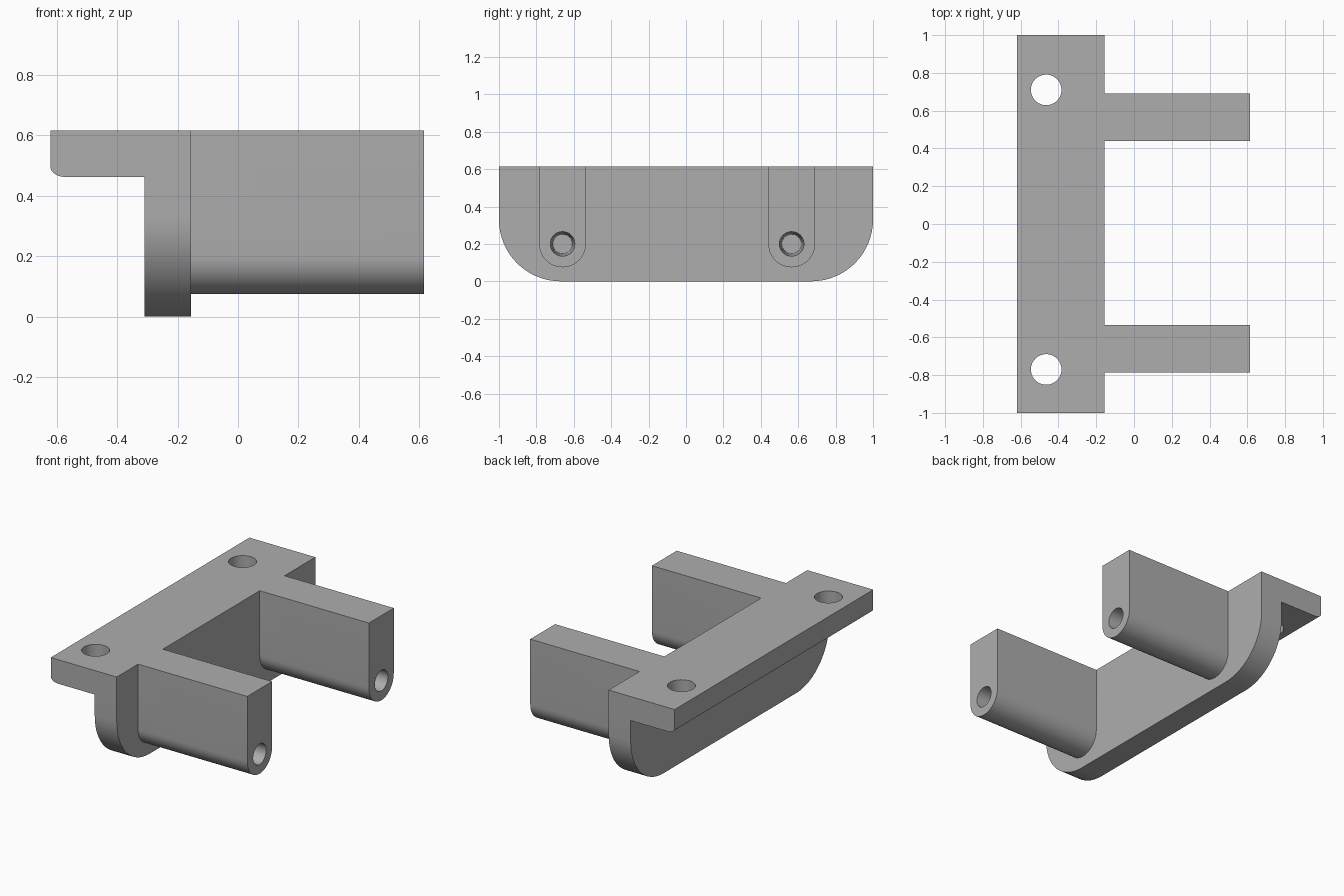
import bpy
import math
from mathutils import Vector

cube = bpy.data.objects.get("Cube")
if cube:
    bpy.data.objects.remove(cube, do_unlink=True)

grey = bpy.data.materials.new("plain grey")
grey.use_nodes = True
colour = (0.42, 0.42, 0.42, 1)
grey.diffuse_color = colour
grey.node_tree.nodes["Principled BSDF"].inputs["Base Color"].default_value = colour

TOP = 0.615
X_BACK, X_PLATE, X_JOIN, X_TIP = -0.62, -0.31, -0.155, 0.615


def arc(cx, cy, rx, ry, start, end, steps):
    """Points on an elliptical arc, angles in degrees."""
    angles = [math.radians(start + (end - start) * i / steps) for i in range(steps + 1)]
    return [(cx + rx * math.cos(a), cy + ry * math.sin(a)) for a in angles]


def loft(name, first, last):
    """Closed solid between two matching rings of points."""
    n = len(first)
    faces = [tuple(range(n))[::-1], tuple(range(n, 2 * n))]
    faces += [(i, (i + 1) % n, n + (i + 1) % n, n + i) for i in range(n)]
    mesh = bpy.data.meshes.new(name)
    mesh.from_pydata([Vector(p) for p in first + last], [], faces)
    mesh.materials.append(grey)
    obj = bpy.data.objects.new(name, mesh)
    bpy.context.collection.objects.link(obj)
    return obj


def along_x(name, profile, x0, x1):
    return loft(name, [(x0, y, z) for y, z in profile], [(x1, y, z) for y, z in profile])


def combine(target, other, operation):
    """Apply a boolean and discard the helper."""
    other.hide_render = True
    mod = target.modifiers.new(operation.lower(), 'BOOLEAN')
    mod.operation, mod.solver, mod.object = operation, 'EXACT', other
    bpy.context.view_layer.objects.active = target
    bpy.ops.object.modifier_apply(modifier=mod.name)
    bpy.data.objects.remove(other, do_unlink=True)


# Upright plate with two large rounded lower corners
r = 0.33
plate_profile = (arc(-1 + r, r, r, r, 180, 270, 16) + arc(1 - r, r, r, r, 270, 360, 16)
                 + [(1, TOP), (-1, TOP)])
bracket = along_x("mounting_bracket", plate_profile, X_PLATE, X_JOIN)

# Top flange with a softened lower rear edge
flange_profile = (arc(X_BACK + 0.05, 0.495, 0.05, 0.033, 180, 270, 8)
                  + [(X_JOIN, 0.462), (X_JOIN, TOP), (X_BACK, TOP)])
flange = loft("flange", [(x, 1, z) for x, z in flange_profile],
              [(x, -1, z) for x, z in flange_profile])
combine(bracket, flange, 'UNION')

# Two arms with round undersides and blind tapered end holes
for y in (-0.66, 0.565):
    w, z = 0.125, 0.2
    arm_profile = arc(y, z, w, w, 180, 360, 24) + [(y + w, TOP), (y - w, TOP)]
    combine(bracket, along_x("arm", arm_profile, X_JOIN - 0.05, X_TIP), 'UNION')
    inner = arc(y, z, 0.052, 0.052, 0, 348.75, 31)
    outer = arc(y, z, 0.066, 0.066, 0, 348.75, 31)
    bore = loft("bore", [(X_TIP - 0.35, *p) for p in inner], [(X_TIP + 0.01, *p) for p in outer])
    combine(bracket, bore, 'DIFFERENCE')

# Vertical screw holes through the flange
for y in (-0.77, 0.71):
    ring = arc(-0.465, y, 0.081, 0.081, 0, 352.5, 47)
    hole = loft("hole", [(*p, 0.4) for p in ring], [(*p, 0.7) for p in ring])
    combine(bracket, hole, 'DIFFERENCE')

bpy.ops.object.select_all(action='DESELECT')
bracket.select_set(True)
bpy.context.view_layer.objects.active = bracket
bpy.ops.object.shade_smooth_by_angle(angle=math.radians(30))
